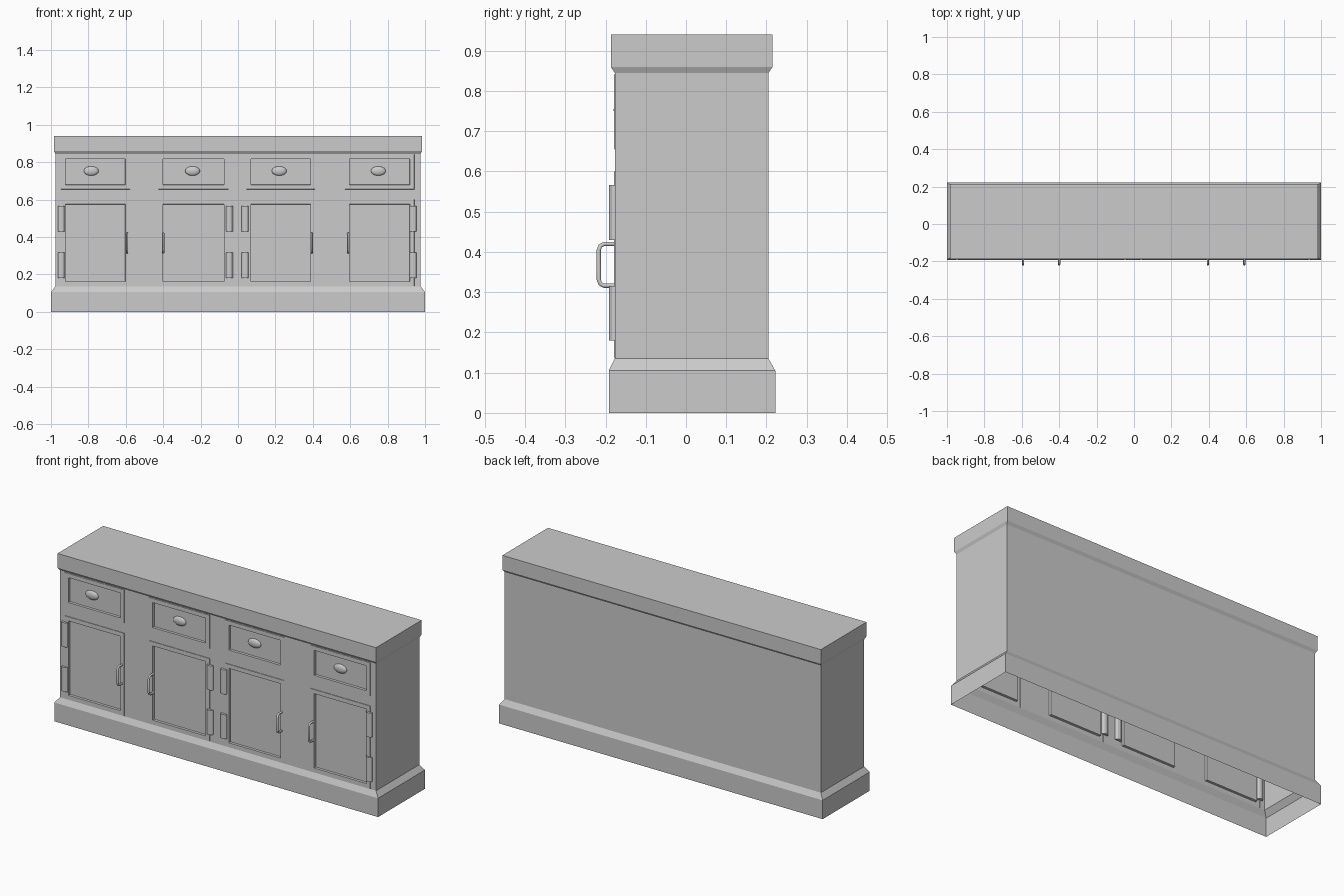
import bpy, bmesh, math
from mathutils import Vector

if "Cube" in bpy.data.objects:
    bpy.data.objects.remove(bpy.data.objects["Cube"])

FRONT = -0.177
SIDE = 0.977
BAYS = [(-0.947, -0.578), (-0.426, -0.05), (0.045, 0.412), (0.572, 0.943)]
ROWS = [(0.137, 0.600), (0.655, 0.842)]          # doors, drawers


def finish(bm, name):
    mesh = bpy.data.meshes.new(name)
    bm.to_mesh(mesh)
    bm.free()
    ob = bpy.data.objects.new(name, mesh)
    bpy.context.collection.objects.link(ob)
    return ob


# Cabinet shell: stacked rectangular rings, open underneath
def build_cabinet():
    bm = bmesh.new()
    sections = [(1.0, -0.192, 0.222, 0.0), (1.0, -0.192, 0.222, 0.105),
                (SIDE, FRONT, 0.205, 0.135), (SIDE, FRONT, 0.205, 0.845),
                (0.984, -0.187, 0.215, 0.86), (0.984, -0.187, 0.215, 0.94)]
    rings = [[bm.verts.new(p) for p in ((-x, y0, z), (x, y0, z), (x, y1, z), (-x, y1, z))]
             for x, y0, y1, z in sections]
    for level, (a, b) in enumerate(zip(rings, rings[1:])):
        for i in range(4):
            if level == 2 and i == 0:
                continue                          # filled by the panelled front
            j = (i + 1) % 4
            bm.faces.new((a[i], a[j], b[j], b[i]))
    bm.faces.new(rings[-1])

    # Panelled front: grid whose cells become doors and drawers
    xs = [-SIDE] + [x for bay in BAYS for x in bay] + [SIDE]
    zs = [0.135] + [z for row in ROWS for z in row] + [0.845]
    grid = [[bm.verts.new((x, FRONT, z)) for x in xs] for z in zs]
    panels = []
    for r in range(len(zs) - 1):
        for c in range(len(xs) - 1):
            f = bm.faces.new((grid[r][c], grid[r][c + 1], grid[r + 1][c + 1], grid[r + 1][c]))
            if r % 2 and c % 2:
                panels.append(f)
    bm.normal_update()
    # raised frame, then sunk centre
    for thickness, depth in ((0.001, 0.002), (0.033, 0.0), (0.002, -0.012)):
        bmesh.ops.inset_individual(bm, faces=panels, thickness=thickness, depth=depth)
    bmesh.ops.remove_doubles(bm, verts=bm.verts, dist=0.0001)
    finish(bm, "cabinet")


# Oval drawer knob
def build_knob(x):
    bm = bmesh.new()
    bmesh.ops.create_uvsphere(bm, u_segments=16, v_segments=10, radius=1)
    bmesh.ops.scale(bm, vec=(0.04, 0.013, 0.025), verts=bm.verts)
    bmesh.ops.translate(bm, vec=(x, -0.1668, 0.753), verts=bm.verts)
    for f in bm.faces:
        f.smooth = True
    finish(bm, "drawer_knob")


# Barrel hinge
def build_hinge(x, z):
    bm = bmesh.new()
    bmesh.ops.create_cone(bm, cap_ends=True, segments=12, radius1=1, radius2=1, depth=1)
    bmesh.ops.scale(bm, vec=(0.019, 0.015, 0.136), verts=bm.verts)
    bmesh.ops.translate(bm, vec=(x, FRONT, z), verts=bm.verts)
    finish(bm, "hinge")


# D-shaped door handle swept along a path
def build_handle(x):
    curve = bpy.data.curves.new("door_handle", 'CURVE')
    curve.dimensions = '3D'
    curve.bevel_depth = 0.006
    curve.bevel_resolution = 1
    half = [(-0.172, 0.052), (-0.204, 0.052), (-0.213, 0.047), (-0.217, 0.036)]
    path = half + [(y, -z) for y, z in reversed(half)]
    sp = curve.splines.new('POLY')
    sp.points.add(len(path) - 1)
    for pt, (y, z) in zip(sp.points, path):
        pt.co = (x, y, 0.368 + z, 1)
    ob = bpy.data.objects.new("door_handle", curve)
    bpy.context.collection.objects.link(ob)


build_cabinet()
for x in (-0.785, -0.243, 0.22, 0.75):
    build_knob(x)
for x in (-0.944, -0.046, 0.039, 0.936):
    for z in (0.248, 0.498):
        build_hinge(x, z)
for x in (-0.593, -0.4, 0.395, 0.59):
    build_handle(x)
